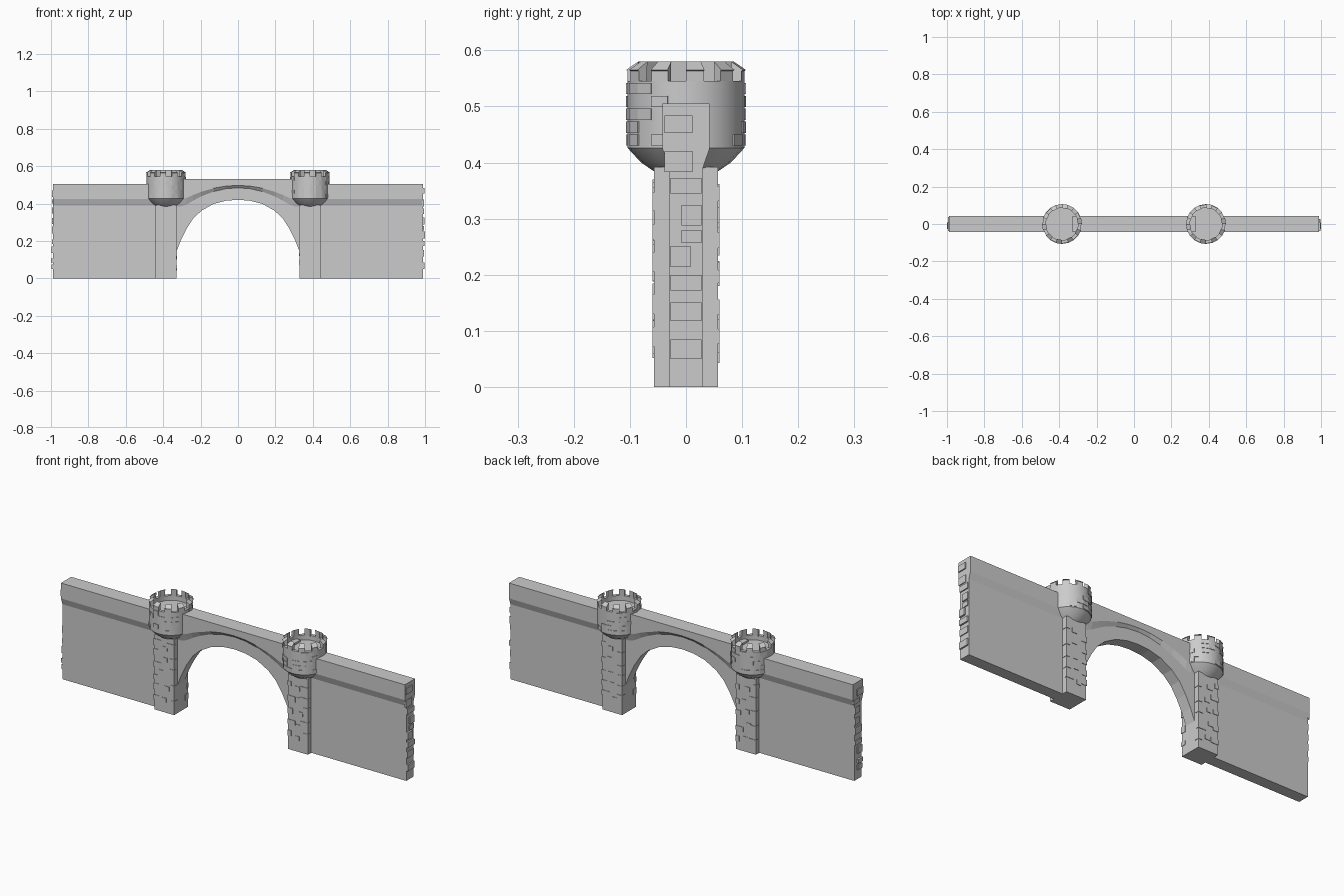
import bpy, bmesh, math, random

if "Cube" in bpy.data.objects:
    bpy.data.objects.remove(bpy.data.objects["Cube"])

random.seed(4)
TX = 0.385          # tower centre
SEG = 20            # sides of the tower head


def finish(name, bm, smooth=False):
    bmesh.ops.recalc_face_normals(bm, faces=bm.faces)
    me = bpy.data.meshes.new(name)
    bm.to_mesh(me)
    bm.free()
    ob = bpy.data.objects.new(name, me)
    bpy.context.collection.objects.link(ob)
    if smooth:
        bpy.ops.object.select_all(action='DESELECT')
        ob.select_set(True)
        bpy.context.view_layer.objects.active = ob
        bpy.ops.object.shade_smooth_by_angle(angle=math.radians(25))
    return ob


def add_box(bm, x0, x1, y0, y1, z0, z1):
    v = [bm.verts.new((x, y, z)) for z in (z0, z1)
         for x, y in ((x0, y0), (x1, y0), (x1, y1), (x0, y1))]
    for f in ((0, 1, 2, 3), (4, 5, 6, 7), (0, 1, 5, 4),
              (1, 2, 6, 5), (2, 3, 7, 6), (3, 0, 4, 7)):
        bm.faces.new([v[i] for i in f])


def loft(bm, rings, caps=True, closed=False):
    """Bridge equal-length vertex rings."""
    vs = [[bm.verts.new(p) for p in r] for r in rings]
    n = len(vs[0])
    pairs = list(zip(vs, vs[1:])) + ([(vs[-1], vs[0])] if closed else [])
    for a, b in pairs:
        for i in range(n):
            j = (i + 1) % n
            bm.faces.new((a[i], a[j], b[j], b[i]))
    if caps:
        bm.faces.new(vs[0])
        bm.faces.new(vs[-1])


def section(x, base, low, high, top):
    """Wall cross-section: thin below, flared parapet above."""
    half = [(0.03, base), (0.03, low), (0.042, high), (0.042, top)]
    return [(x, y, z) for y, z in half] + [(x, -y, z) for y, z in reversed(half)]


def arc(r, z, a0, a1, n=1):
    return [(r * math.cos(a0 + (a1 - a0) * i / n),
             r * math.sin(a0 + (a1 - a0) * i / n), z) for i in range(n + 1)]


def sector(bm, a0, a1, prof):
    """Ring block between two angles with an (r, z) profile."""
    loft(bm, [[(r * math.cos(a), r * math.sin(a), z) for r, z in prof]
              for a in (a0, a1)])


# Central arch span with curved moulding
bm = bmesh.new()
half = [(0.33, 0.14), (0.305, 0.205), (0.275, 0.265), (0.24, 0.32),
        (0.195, 0.362), (0.13, 0.398), (0.065, 0.415)]
path = [(-x, z) for x, z in half] + [(0, 0.42)] + half[::-1]
rings = []
for x, z in path:
    t = min(abs(x) / 0.29, 1.0) ** 2
    rings.append(section(x, z, 0.484 - 0.1 * t, 0.497 - 0.075 * t, 0.53))
loft(bm, rings)
finish("arch_span", bm)

for s, side in ((-1, "left"), (1, "right")):
    # Side wall
    bm = bmesh.new()
    loft(bm, [section(s * x, 0, 0.39, 0.425, 0.505) for x in (TX, 0.99)])
    finish(side + "_wall", bm)

    # Rough stones on the wall end
    bm = bmesh.new()
    z = 0.05
    while z < 0.47:
        h = random.uniform(0.02, 0.04)
        w = 0.028 if z < 0.38 else 0.038
        y0 = random.choice((-w, -w, -w * 0.3))
        y1 = random.choice((w, w, w * 0.3))
        add_box(bm, s * 0.985, s * random.uniform(0.994, 1.0), y0, y1, z, z + h)
        z += h + random.uniform(0.005, 0.035)
    finish(side + "_wall_end_stones", bm)

    # Square pillar
    bm = bmesh.new()
    add_box(bm, s * TX - 0.057, s * TX + 0.057, -0.057, 0.057, 0, 0.392)
    finish(side + "_pillar", bm)

    # Raised stones on pillar corners and faces
    bm = bmesh.new()
    e = 0.0595
    for cx in (-1, 1):
        for cy in (-1, 1):
            z = random.uniform(0.04, 0.08)
            while z < 0.35:
                h = random.uniform(0.02, 0.035)
                lx, ly = random.choice(((0.03, 0.022), (0.022, 0.028), (0.045, 0.015)))
                add_box(bm, s * TX + cx * (e - lx), s * TX + cx * e,
                        cy * (e - ly), cy * e, z, z + h)
                z += h + random.uniform(0.015, 0.06)
    for cy in (-1, 1):
        for k in range(5):
            x = s * TX + random.uniform(-0.03, 0.005)
            z = 0.05 + k * 0.065 + random.uniform(0, 0.02)
            add_box(bm, x, x + 0.028, cy * 0.05, cy * e, z, z + 0.022)
    finish(side + "_pillar_stones", bm)

    # Round tower head with corbel and hollow top
    bm = bmesh.new()
    prof = [(0.058, 0.385), (0.08, 0.4), (0.104, 0.426), (0.104, 0.545),
            (0.087, 0.545), (0.087, 0.52)]
    loft(bm, [arc(r, z, 0, 2 * math.pi * (SEG - 1) / SEG, SEG - 1) for r, z in prof])
    finish(side + "_tower_head", bm, True).location.x = s * TX

    # Battlements with outward sloping caps
    bm = bmesh.new()
    step = 2 * math.pi / SEG
    for i in range(0, SEG, 2):
        sector(bm, i * step, (i + 1) * step,
               [(0.087, 0.54), (0.104, 0.54), (0.104, 0.563),
                (0.107, 0.565), (0.085, 0.58)])
    finish(side + "_battlements", bm).location.x = s * TX

    # Raised stones around the tower head
    bm = bmesh.new()
    for row in range(5):
        z = 0.43 + row * 0.023
        for i in range(SEG):
            if random.random() < 0.3:
                sector(bm, i * step, (i + 1) * step,
                       [(0.1, z), (0.1065, z), (0.1065, z + 0.02), (0.1, z + 0.02)])
    finish(side + "_tower_head_stones", bm).location.x = s * TX
